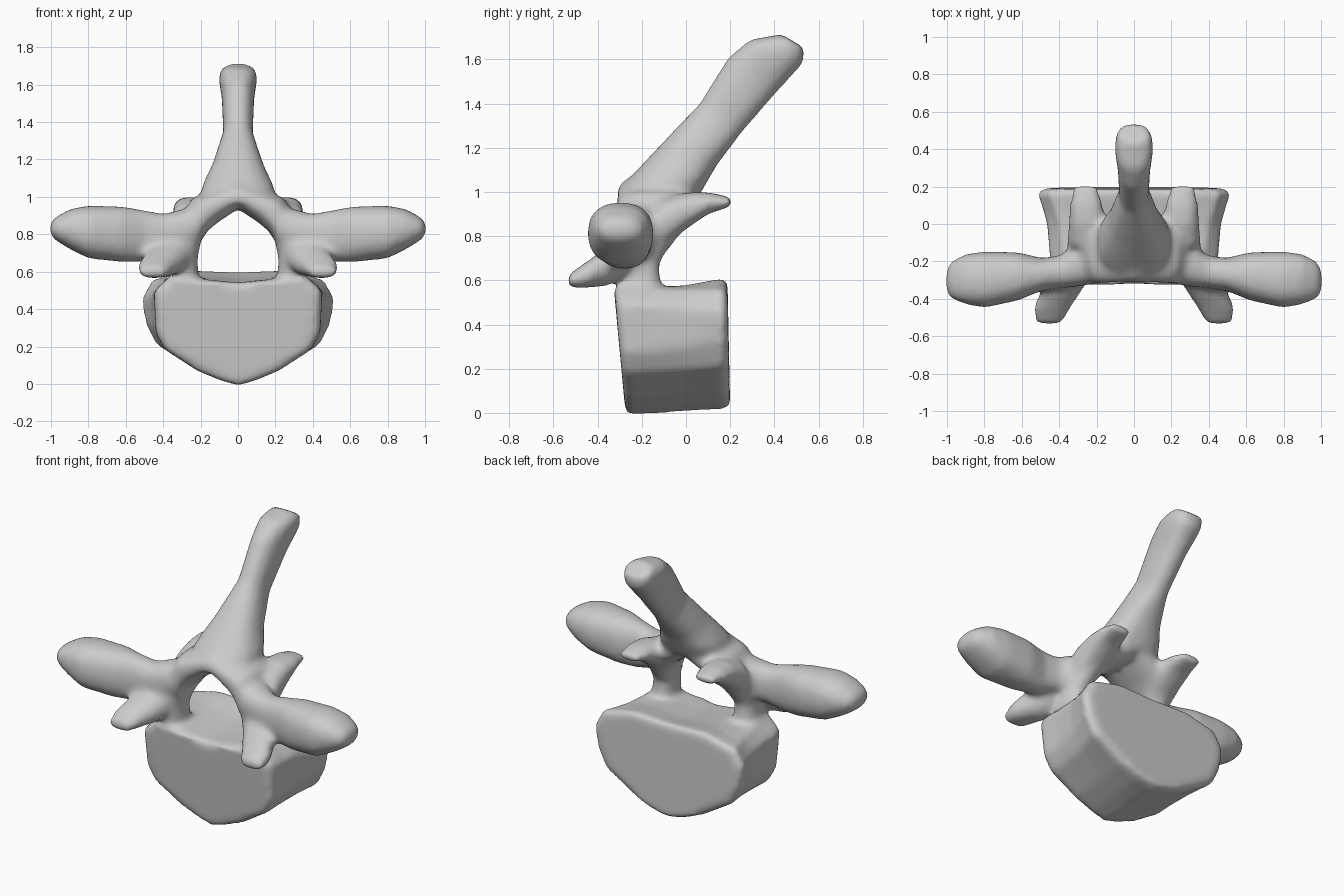
import bpy, bmesh, math
from mathutils import Vector

cube = bpy.data.objects.get("Cube")
if cube:
    bpy.data.objects.remove(cube, do_unlink=True)

bone = bpy.data.materials.new("bone_grey")
bone.use_nodes = True
bone.diffuse_color = (0.6, 0.6, 0.6, 1)
bone.node_tree.nodes["Principled BSDF"].inputs["Base Color"].default_value = (0.6, 0.6, 0.6, 1)

bm = bmesh.new()


def oval(centre, u, v, n=16, power=0.85):
    """Rounded ring around a centre, spanned by two half-axes."""
    ring = []
    for i in range(n):
        a = 2 * math.pi * i / n
        c, s = math.cos(a), math.sin(a)
        ring.append(Vector(centre) + Vector(u) * math.copysign(abs(c) ** power, c)
                    + Vector(v) * math.copysign(abs(s) ** power, s))
    return ring


def loft(rings, side=1):
    """Closed skin through the rings; side=-1 mirrors it across x."""
    loops = [[bm.verts.new((p.x * side, p.y, p.z)) for p in ring] for ring in rings]
    n = len(loops[0])
    faces = [bm.faces.new((a[i], a[(i + 1) % n], b[(i + 1) % n], b[i]))
             for a, b in zip(loops, loops[1:]) for i in range(n)]
    faces += [bm.faces.new(loops[0]), bm.faces.new(loops[-1])]
    bmesh.ops.recalc_face_normals(bm, faces=faces)


def body_ring(y, blend, scale=1.0, lean=0.0):
    """Shield outline blended from front to back; lean tips it forward with height."""
    half = [Vector(f).lerp(Vector(b), blend) for f, b in zip(front, back)]
    outline = [(x, z) for x, z in half] + [(-x, z) for x, z in reversed(half[1:-1])]
    return [Vector((x * scale, y - lean * z, 0.3 + (z - 0.3) * (1 + scale) / 2))
            for x, z in outline]


# Body: shield-shaped block that widens towards a flared back rim
front = [(0, -.01), (.1, .02), (.22, .07), (.39, .18), (.44, .27), (.45, .5),
         (.37, .57), (.2, .56), (0, .54)]
back = [(0, .015), (.12, .04), (.24, .09), (.44, .21), (.5, .33), (.52, .46),
        (.46, .56), (.25, .61), (0, .6)]
loft([body_ring(-.275, 0, .93, .09), body_ring(-.25, 0, 1, .09),
      body_ring(-.14, .15, .98, .05), body_ring(0, .45, .97),
      body_ring(.1, .8, .98), body_ring(.165, 1), body_ring(.2, 1, .93, .02)])

# Spinous process: front edge and rear edge in y, z with a half width
spine = [(-.32, .97, .06, .98, .2), (-.26, 1.06, .1, 1.05, .195), (-.12, 1.21, .14, 1.12, .14),
         (.06, 1.4, .255, 1.27, .08), (.19, 1.61, .42, 1.46, .088),
         (.29, 1.69, .53, 1.58, .105), (.43, 1.715, .54, 1.65, .09)]
loft([oval((0, (fy + ry) / 2, (fz + rz) / 2), (w, 0, 0), (0, (ry - fy) / 2, (rz - fz) / 2))
      for fy, fz, ry, rz, w in spine])

# Arch limb: centre x, y, z, thickness, half depth, tilt in degrees
arch = [(0, -.13, 1.01, .075, .18, 90), (.175, -.14, .93, .095, .18, 45),
        (.265, -.17, .82, .08, .15, 20), (.28, -.215, .68, .065, .095, 0),
        (.29, -.21, .48, .08, .1, 0)]
# Transverse process: x, then y range and z range
wing = [(.2, -.32, -.06, .74, .96), (.3, -.335, -.1, .7, .935), (.4, -.345, -.17, .68, .91),
        (.5, -.36, -.18, .65, .93), (.62, -.41, -.15, .65, .95), (.8, -.45, -.145, .67, .955),
        (.9, -.43, -.16, .72, .935), (.98, -.4, -.2, .77, .89), (1.005, -.36, -.25, .8, .86)]
# Facets: centre x, y, z, half width, half height
upper = [(.26, -.12, .85, .1, .11), (.25, 0, .915, .1, .085),
         (.255, .1, .95, .09, .05), (.26, .205, .955, .065, .022)]
lower = [(.31, -.25, .74, .1, .1), (.385, -.35, .665, .11, .09),
         (.44, -.45, .625, .1, .06), (.455, -.535, .595, .07, .03)]

for side in (1, -1):
    loft([oval((x, y, z), (t * math.cos(math.radians(a)), 0, t * math.sin(math.radians(a))),
               (0, d, 0)) for x, y, z, t, d, a in arch], side)
    loft([oval((x, (y0 + y1) / 2, (z0 + z1) / 2), (0, (y1 - y0) / 2, 0), (0, 0, (z1 - z0) / 2))
          for x, y0, y1, z0, z1 in wing], side)
    for facet in (upper, lower):
        loft([oval((x, y, z), (w, 0, 0), (0, 0, h)) for x, y, z, w, h in facet], side)

mesh = bpy.data.meshes.new("vertebra")
bm.to_mesh(mesh)
bm.free()
mesh.materials.append(bone)
vertebra = bpy.data.objects.new("vertebra", mesh)
bpy.context.collection.objects.link(vertebra)

# Fuse the parts into one continuous bone surface and soften the joins
fuse = vertebra.modifiers.new("fuse", 'REMESH')
fuse.mode = 'VOXEL'
fuse.voxel_size = 0.018
fuse.use_smooth_shade = True
soften = vertebra.modifiers.new("soften", 'SMOOTH')
soften.factor = 0.5
soften.iterations = 12
